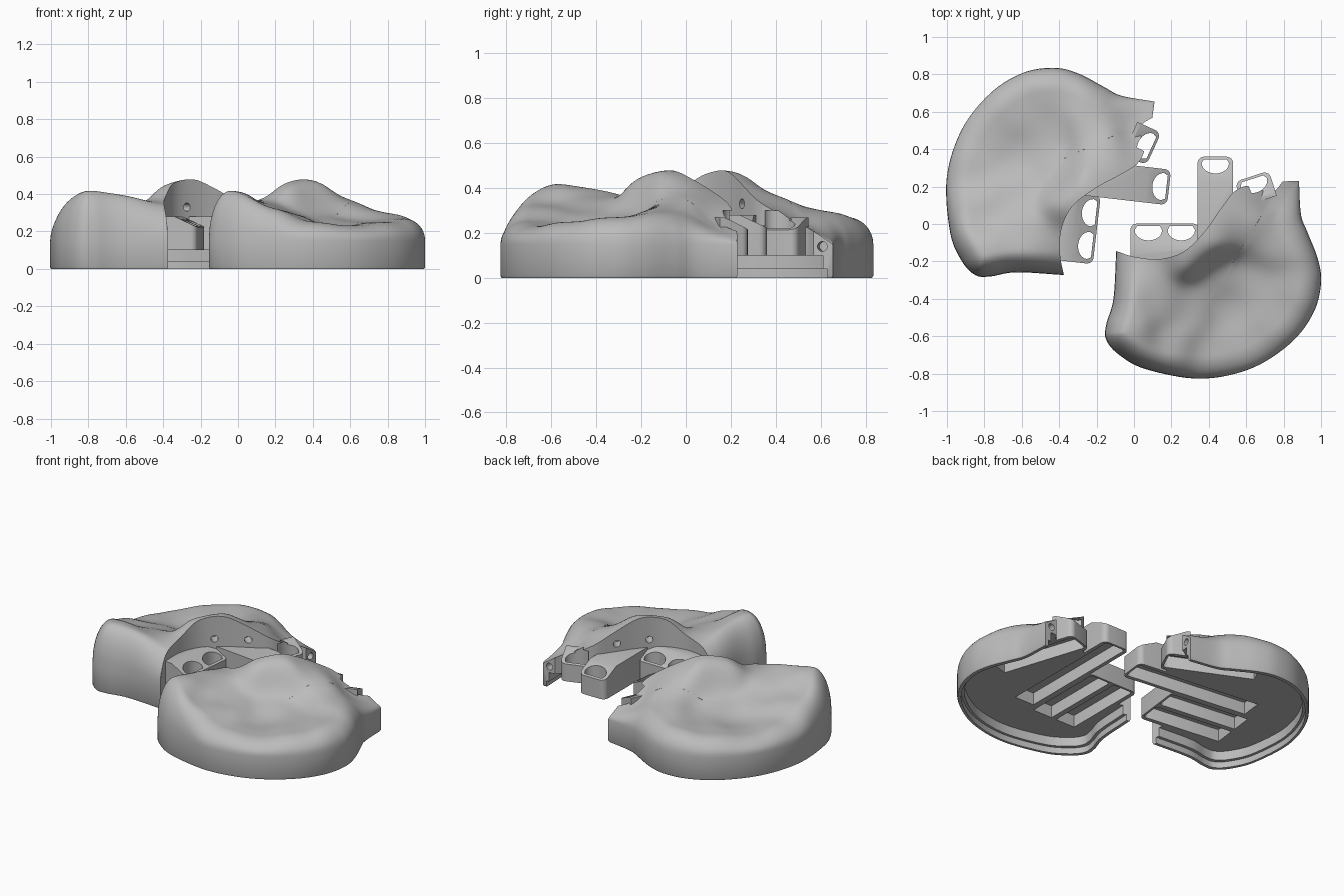
import bpy, bmesh, math
from mathutils import Vector, Matrix

cube = bpy.data.objects.get("Cube")
if cube:
    bpy.data.objects.remove(cube)

grey = bpy.data.materials.new("plain_grey")
grey.use_nodes = True
COL = (0.5, 0.5, 0.5, 1)
grey.diffuse_color = COL
grey.node_tree.nodes["Principled BSDF"].inputs["Base Color"].default_value = COL

# The second half is a mirrored, slightly turned copy of the first
C, S = 0.993, 0.115
HALVES = {"left": Matrix.Identity(4),
          "right": Matrix(((S, C, 0, -0.22), (C, -S, 0, -0.195), (0, 0, 1, 0), (0, 0, 0, 1)))}


def add_object(name, bm):
    bmesh.ops.recalc_face_normals(bm, faces=bm.faces)
    me = bpy.data.meshes.new(name)
    bm.to_mesh(me)
    bm.free()
    me.materials.append(grey)
    ob = bpy.data.objects.new(name, me)
    bpy.context.collection.objects.link(ob)
    return ob


def combine(ob, other, operation):
    """Join or subtract another solid, bake the result and drop the helper."""
    other.hide_render = True
    mod = ob.modifiers.new("combine", "BOOLEAN")
    mod.operation, mod.solver, mod.object = operation, "EXACT", other
    deps = bpy.context.evaluated_depsgraph_get()
    me = bpy.data.meshes.new_from_object(ob.evaluated_get(deps))
    ob.modifiers.clear()
    ob.data = me
    bpy.data.objects.remove(other)


def finish(ob, part):
    """Place one copy of the part in each half."""
    for side, mat in HALVES.items():
        me = ob.data.copy()
        me.transform(mat)
        if mat.determinant() < 0:
            me.flip_normals()
        new = bpy.data.objects.new(side + "_" + part, me)
        bpy.context.collection.objects.link(new)
        bpy.ops.object.select_all(action="DESELECT")
        new.select_set(True)
        bpy.context.view_layer.objects.active = new
        bpy.ops.object.shade_smooth_by_angle(angle=math.radians(38))
    bpy.data.objects.remove(ob)


def spline(pts, steps):
    """Catmull-Rom curve through the points."""
    p = [Vector(q) for q in pts]
    p = [2 * p[0] - p[1]] + p + [2 * p[-1] - p[-2]]
    out = []
    for i in range(1, len(p) - 2):
        a, b, c, d = p[i - 1:i + 3]
        for k in range(steps):
            t = k / steps
            out.append(0.5 * (2 * b + (c - a) * t + (2 * a - 5 * b + 4 * c - d) * t * t
                              + (3 * b - a - 3 * c + d) * t ** 3))
    return out + [p[-2]]


# Shell outline: rounded outer side and curved inner side
OUTER = spline([(.882, .23), (.893, .05), (.93, -.05), (.984, -.19), (1, -.32), (.957, -.48),
                (.834, -.64), (.62, -.775), (.35, -.827), (.06, -.775), (-.085, -.695),
                (-.15, -.615), (-.148, -.535), (-.11, -.4), (-.095, -.145)], 8)
INNER = spline([(-.095, -.145), (.005, -.176), (.14, -.187), (.27, -.145), (.38, -.037),
                (.47, .09), (.54, .176), (.62, .205), (.7, .175), (.755, .18), (.795, .228)], 6)
OUTLINE = OUTER + INNER[1:]
MID = Vector((.4, -.42))

# Surface heights of the palm: thumb corner, arch, outer rim and hollow
PALM = [(-.08, -.18, .3), (-.06, -.3, .39), (-.05, -.45, .41), (-.05, -.62, .43), (.02, -.72, .38),
        (.1, -.2, .36), (.27, -.14, .46), (.35, -.09, .5), (.45, .03, .45), (.52, .14, .37),
        (.62, .2, .29), (.74, .18, .23), (.84, .2, .18), (.6, 0, .37), (.72, -.1, .32),
        (.2, -.65, .32), (.4, -.7, .25), (.6, -.65, .23), (.75, -.5, .25), (.88, -.3, .27),
        (.86, -.1, .29), (.86, .05, .25), (.3, -.45, .29), (.5, -.45, .22), (.45, -.28, .28),
        (.65, -.3, .25), (.15, -.4, .36)]


def edge_gap(p):
    best = 9.0
    for a, b in zip(OUTER, OUTER[1:]):
        d = b - a
        t = max(0, min(1, (p - a).dot(d) / max(d.length_squared, 1e-9)))
        best = min(best, (p - a - d * t).length)
    return best


def palm_height(p):
    total = weight = 0
    for x, y, z in PALM:
        w = math.exp(-((p.x - x) ** 2 + (p.y - y) ** 2) / 0.0135) + 1e-9
        total += w * z
        weight += w
    f = total / weight
    u = 1 - min(1, edge_gap(p) / 0.12)
    return 0.15 + (f - 0.15) * math.sqrt(max(0, 1 - u * u))


def build_shell():
    bm = bmesh.new()
    rows = []

    def row(t, z=None):
        pts = [MID + (p - MID) * t for p in OUTLINE]
        rows.append([bm.verts.new((p.x, p.y, palm_height(p) if z is None else z)) for p in pts])

    # flat base, outer wall, then the palm surface
    row(.99, 0)
    row(1, .01)
    n = 30
    for k in range(n):
        row(1 - (k / n) ** 1.5)
    m = len(OUTLINE)
    for a, b in zip(rows, rows[1:]):
        for i in range(m):
            j = (i + 1) % m
            bm.faces.new((a[i], a[j], b[j], b[i]))
    top = bm.verts.new((MID.x, MID.y, palm_height(MID)))
    for i in range(m):
        bm.faces.new((rows[-1][i], rows[-1][(i + 1) % m], top))
    bm.faces.new(rows[0])
    return add_object("shell", bm)


def prism(name, pts, z0, z1, mat=Matrix.Identity(4), slope=None):
    """Extruded outline, optionally sliced by a sloping plane (point, normal)."""
    bm = bmesh.new()
    face = bm.faces.new([bm.verts.new((x, y, z0)) for x, y in pts])
    up = bmesh.ops.extrude_face_region(bm, geom=[face])["geom"]
    bmesh.ops.translate(bm, vec=(0, 0, z1 - z0), verts=[v for v in up if isinstance(v, bmesh.types.BMVert)])
    if slope:
        bmesh.ops.bisect_plane(bm, geom=bm.verts[:] + bm.edges[:] + bm.faces[:], plane_co=slope[0],
                               plane_no=slope[1], clear_outer=True)
        bmesh.ops.holes_fill(bm, edges=[e for e in bm.edges if e.is_boundary])
    bm.transform(mat)
    return add_object(name, bm)


def rounded_front(w, back, r):
    """Box outline with its front at y = 0 and round front corners."""
    pts = [(-w / 2, -back), (w / 2, -back)]
    for side, start in ((1, 0), (-1, 90)):
        for k in range(7):
            a = math.radians(start + 15 * k)
            pts.append((side * (w / 2 - r) + r * math.cos(a), -r + r * math.sin(a)))
    return pts


def finger_pocket(cx):
    """D-shaped outline, flat towards the front."""
    arc = [math.radians(180 + 15 * k) for k in range(13)]
    return [(cx + .073 * math.cos(a), -.035 + .055 * math.sin(a)) for a in arc] + \
           [(cx + .062, -.014), (cx - .062, -.014)]


def slot(cx, length):
    return [(cx - .07, -length), (cx + .07, -length), (cx + .07, -.025), (cx - .07, -.025)]


# Finger keys: width, depth, top, front centre, turn, pocket centres, slot length
KEYS = [(.37, .3, .28, (.165, .002), 0, (-.088, .088), .55),
        (.19, .5, .28, (.435, .36), 0, (0,), .86),
        (.19, .14, .27, (.63, .255), 18, (0,), .58)]

shell = build_shell()
slots = []
for w, back, top, (x, y), turn, pockets, length in KEYS:
    mat = Matrix.Translation((x, y, 0)) @ Matrix.Rotation(math.radians(turn), 4, "Z")
    key = prism("key", rounded_front(w, back, .035), .09, top, mat, ((0, -.12, top), (0, .42, .9)))
    combine(shell, key, "UNION")
    for cx in pockets:
        slots.append((finger_pocket(cx), .3, mat))
        slots.append((slot(cx, length), .18, mat))

# Underside recess: thin rim with a ledge, open under the arch
for t, z in ((.95, .04), (.91, .1)):
    rim = [MID + (p - MID) * t for p in OUTER]
    front = [(rim[-1].x, .5), (rim[0].x, .5)]
    combine(shell, prism("recess_cutter", [tuple(p) for p in rim] + front, -.1, z), "DIFFERENCE")

# Finger pockets and the long slots below them
for pts, z, mat in slots:
    combine(shell, prism("slot_cutter", pts, -.12, z, mat), "DIFFERENCE")

# Screw holes in the inner side
for x, y, z, ang in ((.33, -.09, .33, 45), (.455, .07, .33, 35), (.835, .23, .14, 0)):
    bm = bmesh.new()
    bmesh.ops.create_cone(bm, cap_ends=True, segments=20, radius1=.022, radius2=.022, depth=.16,
                          matrix=Matrix.Translation((x, y, z))
                          @ Matrix.Rotation(math.radians(ang), 4, "Z")
                          @ Matrix.Rotation(math.pi / 2, 4, "X"))
    combine(shell, add_object("screw_cutter", bm), "DIFFERENCE")

finish(shell, "palm_rest_with_keys")
